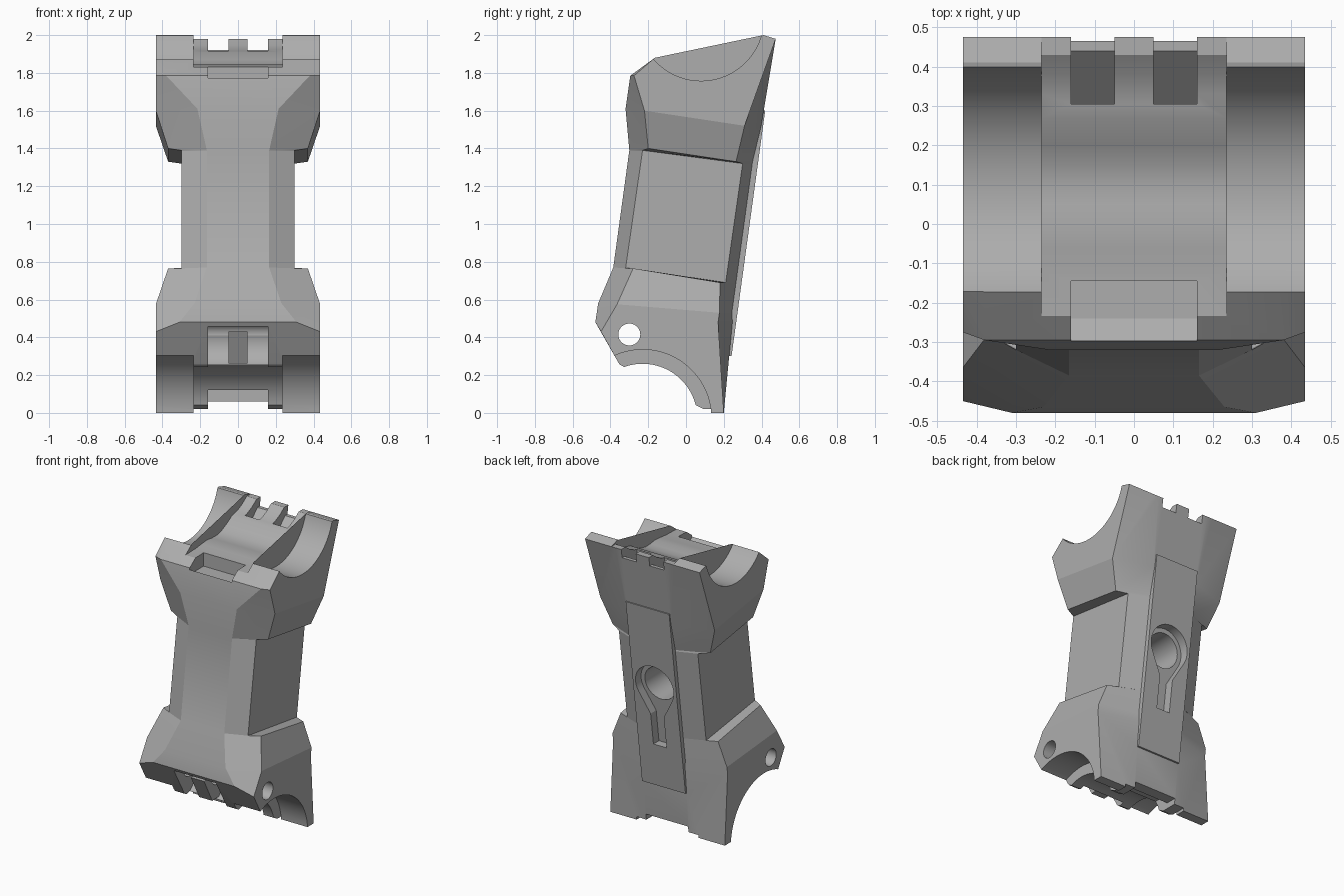
import bpy, bmesh
from math import sin, cos, tau, radians

old = bpy.data.objects.get("Cube")
if old:
    bpy.data.objects.remove(old, do_unlink=True)

grey = bpy.data.materials.new("plain grey")
grey.use_nodes = True
colour = (0.42, 0.42, 0.42, 1)
grey.diffuse_color = colour
grey.node_tree.nodes["Principled BSDF"].inputs["Base Color"].default_value = colour


def back(z):
    """Depth of the leaning back plane at a height."""
    return 0.2 + 0.137 * z


def finish(name, bm):
    bmesh.ops.remove_doubles(bm, verts=bm.verts, dist=0.0005)
    bmesh.ops.recalc_face_normals(bm, faces=bm.faces)
    mesh = bpy.data.meshes.new(name)
    bm.to_mesh(mesh)
    bm.free()
    obj = bpy.data.objects.new(name, mesh)
    obj.data.materials.append(grey)
    bpy.context.collection.objects.link(obj)
    return obj


def loft(name, rings):
    bm = bmesh.new()
    rows = [[bm.verts.new(p) for p in ring] for ring in rings]
    n = len(rows[0])
    for a, b in zip(rows, rows[1:]):
        for i in range(n):
            j = (i + 1) % n
            bm.faces.new((a[i], a[j], b[j], b[i]))
    bm.faces.new(rows[0])
    bm.faces.new(rows[-1])
    return finish(name, bm)


def across(name, pts, x0, x1):
    """Side profile extruded across the width."""
    return loft(name, [[(x, y, z) for y, z in pts] for x in (x0, x1)])


def inward(name, pts, d0, d1):
    """Back-view profile extruded through the back plane."""
    return loft(name, [[(x, back(z) + d, z) for x, z in pts] for d in (d0, d1)])


def circle(u, v, r, n=64):
    return [(u + r * cos(tau * i / n), v + r * sin(tau * i / n)) for i in range(n)]


def combine(tool, op="DIFFERENCE"):
    mod = body.modifiers.new(tool.name, "BOOLEAN")
    mod.object, mod.operation, mod.solver = tool, op, "EXACT"
    bpy.context.view_layer.objects.active = body
    bpy.ops.object.modifier_apply(modifier=mod.name)
    bpy.data.objects.remove(tool, do_unlink=True)


def section(wf, yf, zf, ws, ysf, zsf, ysr, zsr, wb, inset):
    """Eight-sided ring: front flat, side, back flat."""
    yb = min(back(zsr) - inset, 0.472) if inset is not None else ysr
    half = [(wf, yf, zf), (ws, ysf, zsf), (ws, ysr, zsr), (wb, yb, zsr)]
    return half + [(-x, y, z) for x, y, z in reversed(half)]


# Main body: flared foot, narrow waist, flared head
body = loft("bracket_body", [
    section(.31, -.35, .255, .435, -.35, .255, .13, 0, .165, None),
    section(.31, -.36, .27, .435, -.36, .27, .2, 0, .165, None),
    section(.31, -.48, .48, .435, -.45, .43, .17, .48, .165, .02),
    section(.23, -.465, .58, .435, -.365, .575, .177, .53, .165, .03),
    section(.165, -.385, .77, .37, -.28, .765, .18, .69, .165, .03),
    section(.165, -.385, .77, .30, -.32, .765, .21, .69, .165, .03),
    section(.165, -.30, 1.39, .30, -.23, 1.39, .30, 1.32, .165, .03),
    section(.165, -.30, 1.39, .37, -.20, 1.40, .265, 1.33, .165, .03),
    section(.215, -.32, 1.61, .435, -.22, 1.60, .31, 1.52, .175, .01),
    section(.38, -.295, 1.785, .435, -.275, 1.785, .475, 1.98, .2, None),
    section(.38, -.165, 1.88, .435, -.165, 1.88, .41, 2.0, .2, None),
])

# Raised flat band down the back
combine(inward("back_band", [(-.165, .3), (.165, .3), (.165, 1.6), (-.165, 1.6)], -.1, 0), "UNION")

# Saddles at both ends, deeper at the sides than in the middle
for s in (-1, 1):
    combine(across("top_saddle", circle(.08, 2.09, .332, 96), s * .235, s * .6))
    combine(across("bottom_saddle", circle(-.23, -.03, .365, 96), s * .235, s * .6))
combine(across("bottom_middle", circle(-.23, -.03, .29, 96), -.2351, .2351))
combine(across("top_middle", [
    (-.24, 1.83), (-.12, 1.833), (-.06, 1.84), (0, 1.845), (.05, 1.838), (.1, 1.836),
    (.15, 1.845), (.2, 1.868), (.27, 1.908), (.33, 1.922), (.38, 1.945), (.43, 1.98),
    (.5, 1.98), (.5, 2.2), (-.24, 2.2)], -.2349, .2349))

# Slots between the rear teeth
for s in (-1, 1):
    combine(across("rear_slot", [(.305, 2.1), (.305, 1.79), (.44, 1.92), (.6, 1.92), (.6, 2.1)],
                   s * .05, s * .16))

# Pocket in the front lip
combine(across("lip_pocket", [(-.5, 1.775), (-.3, 1.775), (-.24, 1.74), (-.145, 1.74),
                              (-.145, 2), (-.5, 2)], -.16, .16))

# Notches under the rear foot
combine(across("foot_notch", [(-.1, -.1), (.4, -.1), (.4, .02), (-.1, .02)], -.235, .235))
combine(across("foot_slot", [(-.1, -.1), (.4, -.1), (.4, .06), (.13, .06), (.13, .12), (-.1, .12)],
               -.16, .16))

# Hinge pocket with its middle tab and the pin hole
combine(across("hinge_pocket", circle(-.37, .365, .135), -.16, .16))
combine(across("hinge_tab", [(-.44, .43), (-.24, .43), (-.2, .27), (-.35, .262)], -.05, .05), "UNION")
combine(across("pin_hole", circle(-.3, .415, .058, 48), -.6, .6))

# Keyhole in the back: recess with a tail, then the deep round hole
arc = [(.145 * cos(radians(a)), 1.03 + .145 * sin(radians(a))) for a in range(-30, 211, 10)]
combine(inward("key_recess", arc + [(-.05, .82), (-.05, .6), (.05, .6), (.05, .82)], -.06, .1))
combine(inward("key_hole", circle(0, 1.03, .115), -.3, .1))

# Crisp edges, smooth curves
bpy.ops.object.select_all(action="DESELECT")
body.select_set(True)
bpy.context.view_layer.objects.active = body
bpy.ops.object.shade_smooth_by_angle(angle=radians(18))
